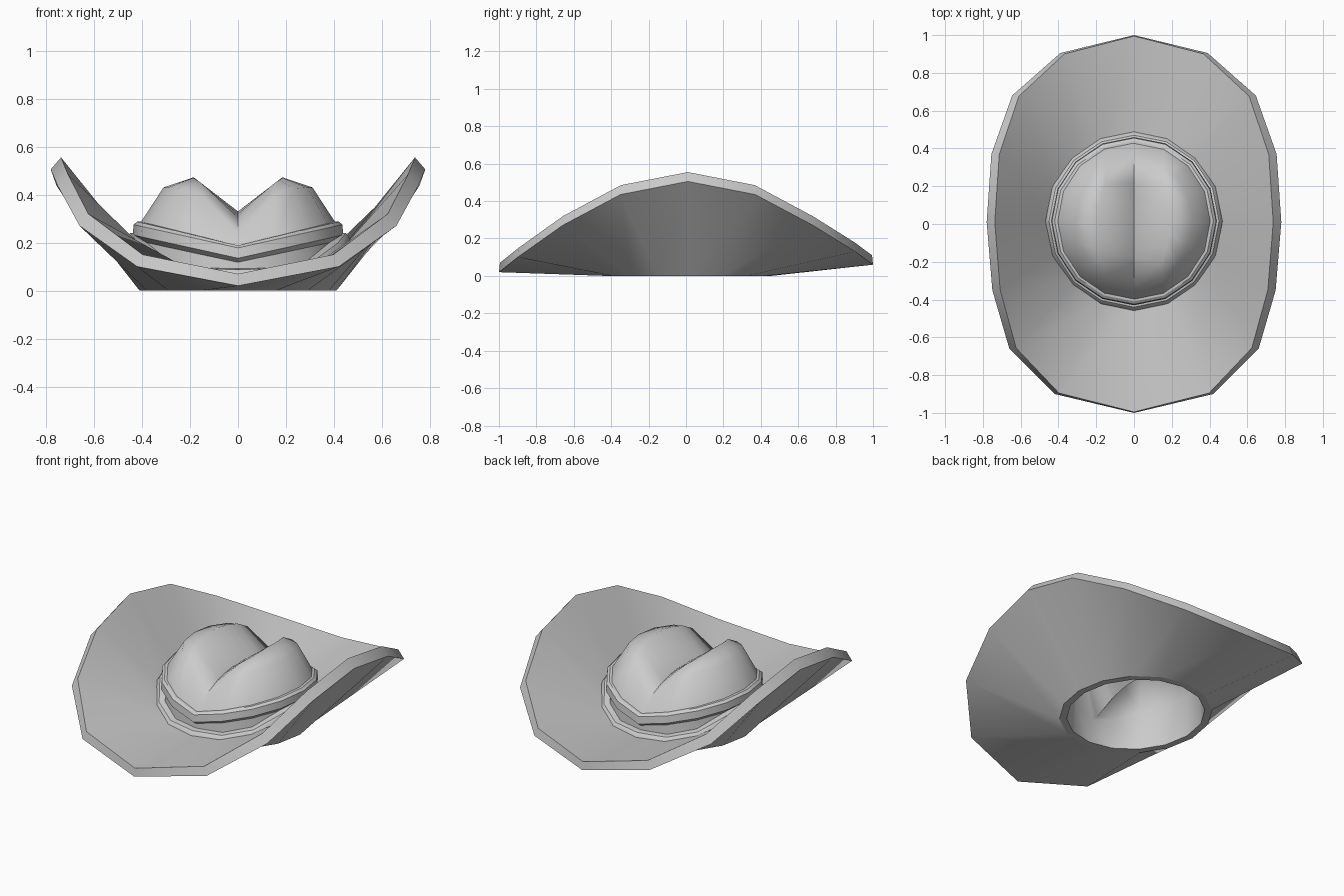
import bpy, bmesh, math

N = 16
CY = 0.015

cube = bpy.data.objects.get("Cube")
if cube:
    bpy.data.objects.remove(cube, do_unlink=True)

felt = bpy.data.materials.new("grey_felt")
felt.use_nodes = True
felt.diffuse_color = (0.6, 0.6, 0.6, 1)
felt.node_tree.nodes["Principled BSDF"].inputs["Base Color"].default_value = (0.6, 0.6, 0.6, 1)


def oval(rx, ry, z_end, z_side, power=1.0):
    """Ring starting at the front; height rises from the ends to the sides."""
    ring = []
    for i in range(N):
        a = 2 * math.pi * i / N
        s = math.sin(a)
        z = z_end + (z_side - z_end) * abs(s) ** power
        ring.append((rx * s, CY - ry * math.cos(a), z))
    return ring


def mirrored(quarter):
    """Ring from five points, end to side, mirrored both ways."""
    ring = []
    for i in range(N):
        k = i % (N // 2)
        x, y, z = quarter[min(k, N // 2 - k)]
        side = 1 if i <= N // 2 else -1
        end = 1 if N // 4 < i < 3 * N // 4 else -1
        ring.append((side * x, CY + end * y, z))
    return ring


def loft(name, rings, angle, inward=False):
    """Skin the rings, listed from the bottom up and the outside in."""
    bm = bmesh.new()
    loops = [[bm.verts.new(p) for p in ring] for ring in rings]
    for a, b in zip(loops, loops[1:]):
        for i in range(N):
            j = (i + 1) % N
            bm.faces.new((a[i], a[j], b[j], b[i]))
    bmesh.ops.remove_doubles(bm, verts=bm.verts, dist=0.0005)
    if inward:
        bmesh.ops.reverse_faces(bm, faces=bm.faces)
    mesh = bpy.data.meshes.new(name)
    bm.to_mesh(mesh)
    bm.free()
    mesh.materials.append(felt)
    obj = bpy.data.objects.new(name, mesh)
    bpy.context.collection.objects.link(obj)
    bpy.ops.object.select_all(action="DESELECT")
    obj.select_set(True)
    bpy.context.view_layer.objects.active = obj
    bpy.ops.object.shade_smooth_by_angle(angle=math.radians(angle))


# Brim: rolled-up sides, lower edge given from front to back and mirrored
half = [(0, -1, .02), (.42, -.9, .10), (.66, -.66, .27), (.75, -.35, .435),
        (.78, .01, .505), (.755, .37, .435), (.645, .68, .27),
        (.39, .905, .13), (0, 1, .06)]
edge_low = half + [(-x, y, z) for x, y, z in half[-2:0:-1]]
edge_top = [(x * .945, y * .995, z + .05) for x, y, z in edge_low]
loft("brim", [oval(.41, .44, 0, 0), edge_low, edge_top,
              oval(.45, .46, .065, .18, 3)], 40)

# Flat lip around the head opening
loft("opening_lip", [oval(.37, .40, 0, 0), oval(.41, .44, 0, 0)], 30)

# Welt where the crown meets the brim
loft("crown_welt", [oval(.47, .475, .062, .195, 4), oval(.467, .472, .072, .215, 4),
                    oval(.45, .455, .088, .24, 4), oval(.41, .42, .092, .24, 4)], 30)

# Crown wall between the brim and the band
loft("crown_wall", [oval(.415, .425, .06, .18, 2), oval(.405, .415, .185, .285)], 30)

# Hat band
loft("hat_band", [oval(.41, .42, .118, .205), oval(.438, .445, .135, .232),
                  oval(.435, .44, .178, .275), oval(.42, .425, .188, .287),
                  oval(.40, .41, .188, .287)], 30)

# Crown: two rounded lobes meeting in a lengthwise crease
shoulder = [(0, .36, .24), (.15, .29, .40), (.23, .225, .425), (.29, .12, .43), (.31, 0, .43)]
ridge = [(0, .22, .30), (.155, .20, .45), (.175, .14, .462), (.185, .07, .47), (.185, 0, .472)]
crease = [(0, .22, .30), (0, .20, .305), (0, .14, .32), (0, .07, .33), (0, 0, .33)]
loft("crown", [oval(.405, .415, .185, .285)] +
     [mirrored(q) for q in (shoulder, ridge, crease)], 60)


# Lining: inner wall and underside of the crown, with a deeper crease
def lined(quarter):
    return mirrored([(x * .93, y * .93, z - (.05 if x else .11)) for x, y, z in quarter])


loft("crown_lining", [oval(.37, .40, 0, 0), oval(.365, .375, .13, .25)] +
     [lined(q) for q in (shoulder, ridge, crease)], 60, inward=True)
